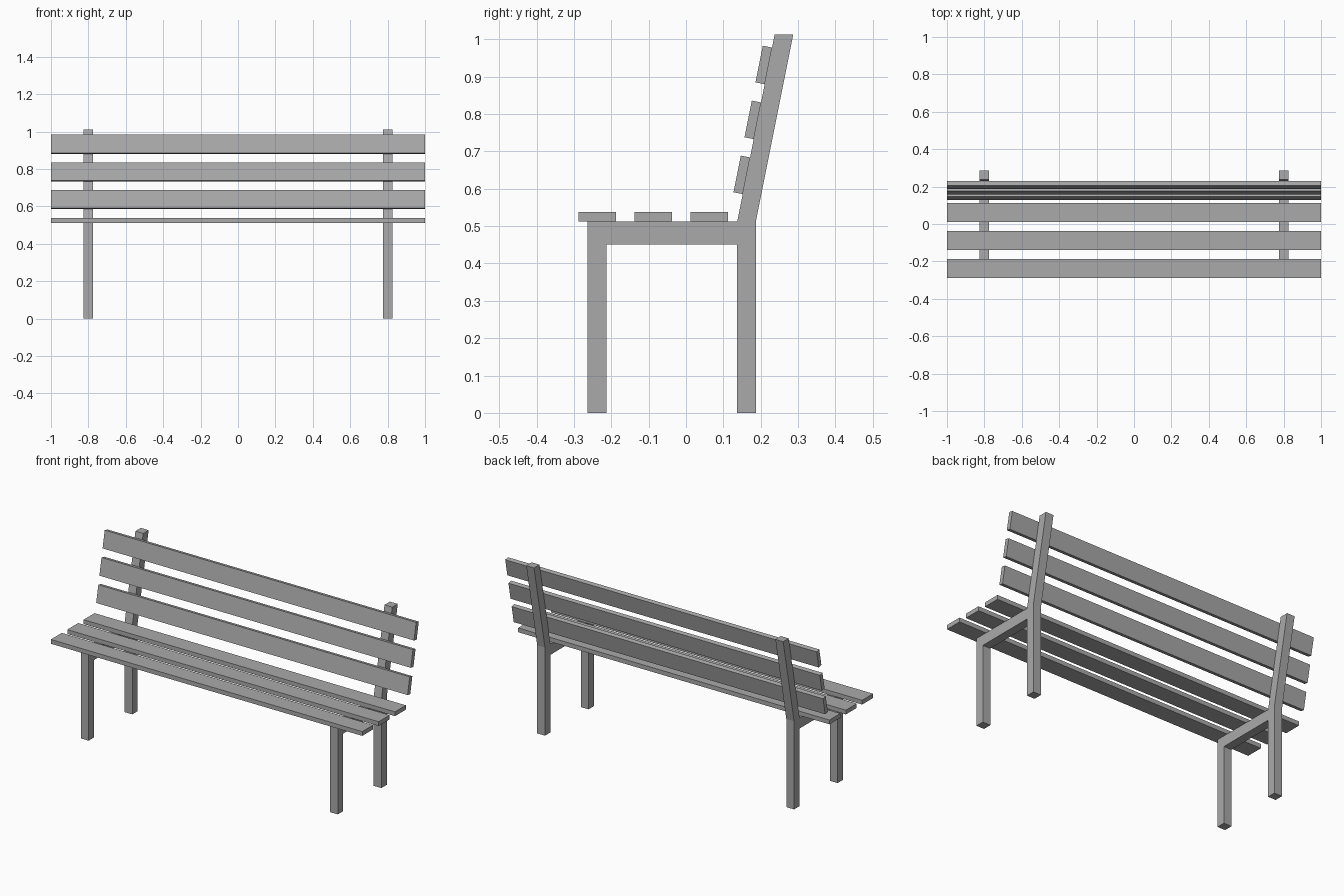
import bpy
import bmesh
from math import atan2, sin, cos
from mathutils import Matrix, Vector

if "Cube" in bpy.data.objects:
    bpy.data.objects.remove(bpy.data.objects["Cube"], do_unlink=True)

# One flat grey for the whole bench
grey = bpy.data.materials.new("bench_grey")
grey.use_nodes = True
colour = (0.4, 0.4, 0.4, 1)
grey.diffuse_color = colour
grey.node_tree.nodes["Principled BSDF"].inputs["Base Color"].default_value = colour

LEAN = atan2(0.1, 0.5)      # backward tilt of the backrest
SEAT = 0.512                # top of the seat rail
POST = 0.137                # front of the back leg


def finish(name, bm):
    bmesh.ops.recalc_face_normals(bm, faces=bm.faces)
    mesh = bpy.data.meshes.new(name)
    bm.to_mesh(mesh)
    bm.free()
    mesh.materials.append(grey)
    obj = bpy.data.objects.new(name, mesh)
    bpy.context.collection.objects.link(obj)
    return obj


def slat(name, y, z, tilt=0.0):
    """Board 2 long, 0.1 wide and 0.025 thick, tilted about x."""
    bm = bmesh.new()
    bmesh.ops.create_cube(bm, size=1, matrix=Matrix.Diagonal((2, 0.1, 0.025, 1)))
    obj = finish(name, bm)
    obj.location = (0, y, z)
    obj.rotation_euler.x = tilt
    return obj


def side_frame(name, x):
    """Legs, seat rail and leaning post as one extruded side profile."""
    profile = [(-0.263, 0), (-0.213, 0), (-0.213, 0.45), (POST, 0.45),
               (POST, 0), (0.187, 0), (0.187, SEAT), (0.287, 1.012),
               (0.237, 1.012), (POST, SEAT), (-0.263, SEAT)]
    bm = bmesh.new()
    face = bm.faces.new([bm.verts.new((x - 0.025, y, z)) for y, z in profile])
    side = bmesh.ops.extrude_face_region(bm, geom=[face])
    verts = [v for v in side["geom"] if isinstance(v, bmesh.types.BMVert)]
    bmesh.ops.translate(bm, verts=verts, vec=Vector((0.05, 0, 0)))
    return finish(name, bm)


# Side frames
side_frame("left_frame", 0.8)
side_frame("right_frame", -0.8)

# Seat slats and backrest slats
for i in range(3):
    slat(f"seat_slat_{i + 1}", -0.238 + 0.15 * i, SEAT + 0.0125)
    along = 0.125 + 0.15 * i
    slat(f"back_slat_{i + 1}",
         POST + along * sin(LEAN) - 0.0125 * cos(LEAN),
         SEAT + along * cos(LEAN) + 0.0125 * sin(LEAN),
         atan2(1, 0) - LEAN)
